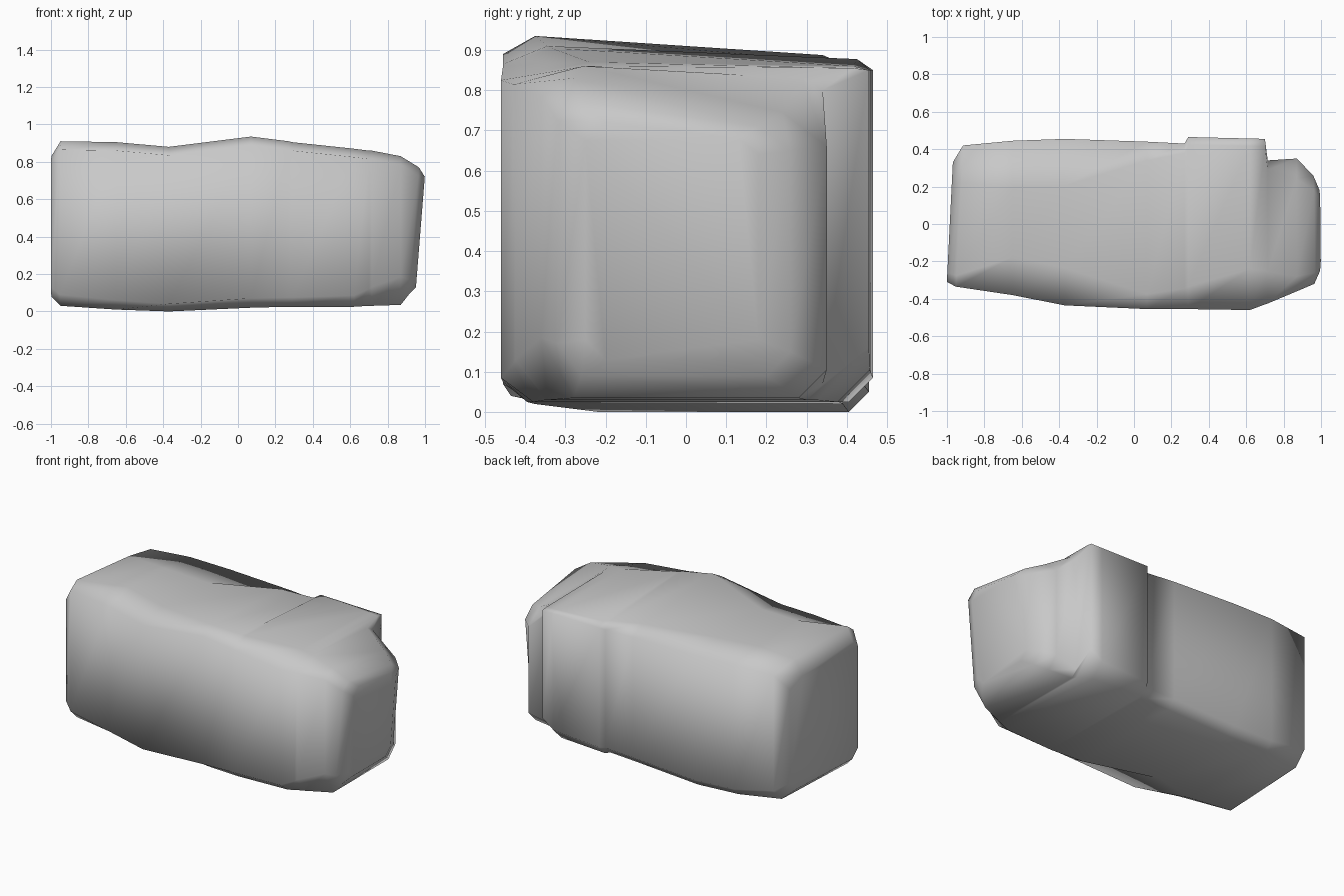
import bpy
import bmesh

default_cube = bpy.data.objects.get("Cube")
if default_cube:
    bpy.data.objects.remove(default_cube, do_unlink=True)

# Stone material
stone = bpy.data.materials.new("stone grey")
stone.use_nodes = True
grey = (0.58, 0.58, 0.58, 1)
stone.diffuse_color = grey
shader = next(n for n in stone.node_tree.nodes if n.type == "BSDF_PRINCIPLED")
shader.inputs["Base Color"].default_value = grey
shader.inputs["Roughness"].default_value = 0.9

# Cross-sections along the boulder:
# x, front, back, bottom, top, height of the back rim, then bevel widths:
# front top, back top, front bottom, back bottom, and front bottom bevel height
SECTIONS = [
    (-.99, -.31, .33, .08, .83, .74, .05, .12, .05, .06, .05),
    (-.94, -.335, .42, .03, .91, .85, .06, .20, .06, .08, .06),
    (-.65, -.38, .445, .01, .905, .86, .20, .25, .09, .05, .05),
    (-.37, -.435, .455, 0, .88, .85, .20, .25, .22, .05, .04),
    (.07, -.455, .44, .02, .935, .84, .08, .10, .08, .05, .05),
    (.27, -.455, .43, .025, .91, .83, .11, .05, .06, .05, .05),
    (.29, -.455, .465, .025, .905, .85, .12, .04, .06, .06, .05),
    (.62, -.46, .457, .025, .87, .85, .22, .04, .08, .08, .06),
    (.7, -.43, .455, .03, .86, .85, .18, .04, .08, .13, .09),
    (.715, -.425, .34, .03, .86, .80, .17, .05, .08, .04, .10),
    (.87, -.36, .35, .035, .83, .66, .08, .11, .08, .07, .15),
    (.95, -.32, .26, .09, .77, .65, .06, .08, .06, .06, .08),
    (.985, -.25, .18, .13, .72, .64, .05, .05, .05, .05, .05),
]


def lean(x, y, z):
    """Slant the two ends so the block is irregular."""
    if x < -.9:
        x += .05 * (y + .1)
    elif x > .9:
        x += .08 * (z - .55)
    return x, y, z


def ring(bm, section):
    x, front, back, low, high, rim, ft, bt, fb, bb, fb_height = section
    outline = [
        (front, low + fb_height), (front, high - .045),
        (front + ft, high), (back - bt, (high + rim) / 2),
        (back, rim), (back, low + bb),
        (back - bb, low), (front + fb, low),
    ]
    return [bm.verts.new(lean(x, y, z)) for y, z in outline]


# Boulder body: skin the sections and close both ends
bm = bmesh.new()
rings = [ring(bm, section) for section in SECTIONS]
for a, b in zip(rings, rings[1:]):
    for i in range(len(a)):
        j = (i + 1) % len(a)
        bm.faces.new((a[i], a[j], b[j], b[i]))
bm.faces.new(rings[0])
bm.faces.new(rings[-1])
bmesh.ops.recalc_face_normals(bm, faces=bm.faces[:])

mesh = bpy.data.meshes.new("boulder")
bm.to_mesh(mesh)
bm.free()
mesh.materials.append(stone)
boulder = bpy.data.objects.new("boulder", mesh)
bpy.context.collection.objects.link(boulder)

# Soft shading all over the worn surface
bpy.ops.object.select_all(action="DESELECT")
boulder.select_set(True)
bpy.context.view_layer.objects.active = boulder
bpy.ops.object.shade_smooth_by_angle(angle=1.65)
